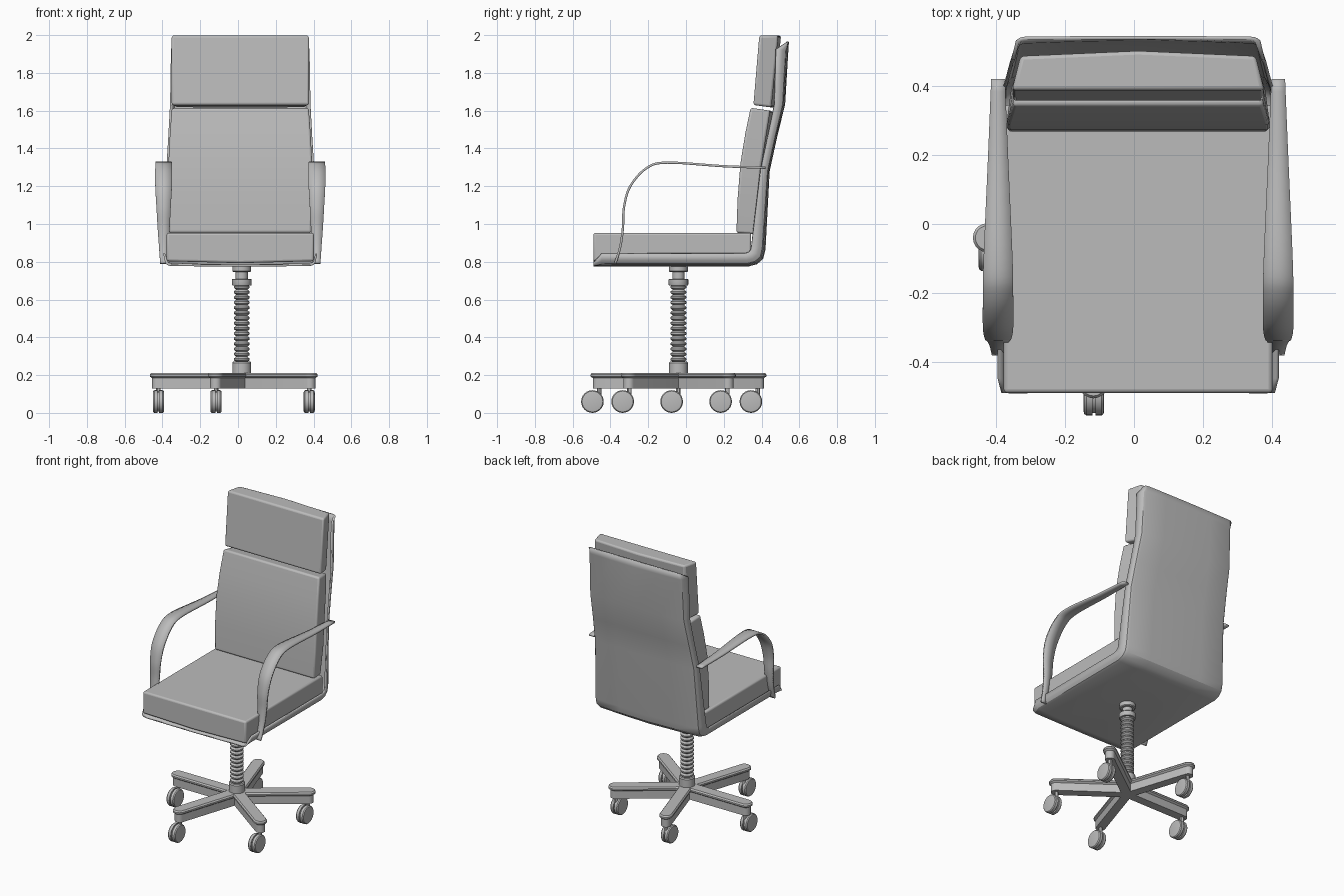
import bpy, math
from mathutils import Vector

cube = bpy.data.objects.get("Cube")
if cube:
    bpy.data.objects.remove(cube)

grey = bpy.data.materials.new("plain_grey")
grey.use_nodes = True
COLOUR = (0.5, 0.5, 0.5, 1)
grey.diffuse_color = COLOUR
grey.node_tree.nodes["Principled BSDF"].inputs["Base Color"].default_value = COLOUR

CX = 0.012                 # middle of seat, back and arms
PX, PY = 0.02, -0.04       # pedestal axis


def make(name, verts, faces, solid=0, bevel=0, angle=30):
    """Mesh object with outward normals, optional thickness and rounded edges."""
    mesh = bpy.data.meshes.new(name)
    mesh.from_pydata([tuple(v) for v in verts], [], faces)
    mesh.materials.append(grey)
    ob = bpy.data.objects.new(name, mesh)
    bpy.context.collection.objects.link(ob)
    bpy.ops.object.select_all(action='DESELECT')
    bpy.context.view_layer.objects.active = ob
    ob.select_set(True)
    bpy.ops.object.mode_set(mode='EDIT')
    bpy.ops.mesh.select_all(action='SELECT')
    bpy.ops.mesh.normals_make_consistent(inside=False)
    bpy.ops.object.mode_set(mode='OBJECT')
    if solid:
        m = ob.modifiers.new("thickness", 'SOLIDIFY')
        m.thickness, m.offset = solid, 0
    if bevel:
        m = ob.modifiers.new("rounding", 'BEVEL')
        m.width, m.segments, m.angle_limit = bevel, 3, math.radians(40)
    bpy.ops.object.shade_smooth_by_angle(angle=math.radians(angle))
    return ob


def loft(name, rows, closed=True, **kw):
    """Skin a list of equal-length point rows; closed rows are capped."""
    n = len(rows[0])
    verts = [p for r in rows for p in r]
    faces = []
    for i in range(len(rows) - 1):
        for j in range(n if closed else n - 1):
            k = (j + 1) % n
            faces.append((i * n + j, i * n + k, (i + 1) * n + k, (i + 1) * n + j))
    if closed:
        faces += [tuple(range(n)), tuple(range(len(verts) - n, len(verts)))]
    return make(name, verts, faces, **kw)


def lathe(name, profile, centre, axis='Z', sides=24):
    """Revolve (radius, height) points around an axis through centre."""
    rows = []
    for r, h in profile:
        ring = []
        for i in range(sides):
            a = 2 * math.pi * i / sides
            u, v = r * math.cos(a), r * math.sin(a)
            ring.append(Vector(centre) + Vector((u, v, h) if axis == 'Z' else (h, u, v)))
        rows.append(ring)
    return loft(name, rows)


def spline(points, steps=6):
    """Smooth path through the points."""
    p = [Vector(q) for q in points]
    p = [2 * p[0] - p[1]] + p + [2 * p[-1] - p[-2]]
    out = []
    for a, b, c, d in zip(p, p[1:], p[2:], p[3:]):
        for s in range(steps):
            t = s / steps
            out.append(0.5 * (2 * b + (c - a) * t + (2 * a - 5 * b + 4 * c - d) * t * t
                              + (3 * b - a - 3 * c + d) * t ** 3))
    return out + [p[-2]]


# Bent shell: outer (y, z), rim (y, z), half width
shell = [
    ((-.49, .78), (-.49, .795), .392),
    ((-.447, .78), (-.447, .843), .403),
    ((.33, .78), (.315, .845), .405),
    ((.375, .792), (.333, .852), .405),
    ((.405, .82), (.343, .865), .404),
    ((.416, .865), (.347, .89), .403),
    ((.438, 1.28), (.395, 1.29), .387),
    ((.475, 1.45), (.43, 1.45), .377),
    ((.52, 1.635), (.468, 1.635), .367),
    ((.537, 1.92), (.476, 1.925), .362),
    ((.54, 1.965), (.53, 1.96), .35),
]
half = [(1, 1), (.975, .45), (.955, .24), (.92, .15), (.5, .06)]
section = half + [(0, 0)] + [(-x, d) for x, d in reversed(half)]
rows = []
for outer, rim, w in shell:
    o, r = Vector(outer), Vector(rim)
    rows.append([(CX + x * w, *o.lerp(r, d)) for x, d in section])
loft("seat_shell", rows, closed=False, solid=.01)


def cushion(name, stations, inset, bulge):
    """Padded block from (front, back, half width) slices."""
    rows = []
    for front, back, w in stations:
        f, b = Vector(front), Vector(back)
        m = b + (b - f).normalized() * bulge
        rows.append([(CX - w, *f), (CX + w, *f), (CX + w - inset, *b),
                     (CX, *m), (CX - w + inset, *b)])
    return loft(name, rows, bevel=.012)


cushion("seat_cushion", [((-.49, .953), (-.49, .803), .39),
                         ((.345, .953), (.345, .803), .39)], 0, .01)
cushion("back_cushion", [((.267, .953), (.36, .945), .378),
                         ((.273, 1.13), (.385, 1.13), .383),
                         ((.288, 1.32), (.4, 1.32), .382),
                         ((.314, 1.48), (.425, 1.47), .374),
                         ((.342, 1.615), (.445, 1.6), .364)], .015, .015)
cushion("headrest", [((.357, 1.63), (.452, 1.617), .366),
                     ((.388, 1.998), (.488, 1.998), .366)], .025, .015)

# Armrests: path of (y, z, half width), centre line drifts inwards at the ends
arm = spline([(.42, 1.298, .02), (.2, 1.306, .029), (-.1, 1.325, .042),
              (-.21, 1.295, .044), (-.295, 1.2, .044), (-.328, 1.09, .038),
              (-.334, .98, .032), (-.348, .88, .025), (-.375, .79, .019)])
for side, label in ((1, "left"), (-1, "right")):
    rows = []
    for y, z, w in arm:
        c = .406 if z > 1.1 else .406 - .003 * (1.1 - z)
        rows.append([(CX + side * (c + k * w), y, z) for k in (-1, 0, 1)])
    loft(label + "_armrest", rows, closed=False, solid=.012, angle=40)

# Pedestal with bellows
lathe("lower_collar", [(.047, .2), (.05, .205), (.05, .265), (.045, .272)], (PX, PY, 0))
rings, low, high = 15, .27, .68
step = (high - low) / rings
bellows = []
for i in range(rings):
    z = low + i * step
    bellows += [(.03, z), (.042, z + step * .35), (.042, z + step * .65)]
lathe("bellows", bellows + [(.03, high)], (PX, PY, 0))
lathe("upper_collar", [(.05, .675), (.052, .68), (.052, .706), (.048, .71)], (PX, PY, 0))
lathe("neck", [(.032, .7), (.032, .76)], (PX, PY, 0))
lathe("seat_mount", [(.045, .745), (.05, .75), (.05, .785)], (PX, PY, 0))

# Star base: five flanged legs with a caster each
REACH = .445
layers = [(.13, .03), (.184, .03), (.193, .042), (.203, .042), (.212, .035)]
for i in range(5):
    ang = math.radians(36 + 72 * i)
    ux, uy = math.cos(ang), math.sin(ang)
    tag = "_%d" % (i + 1)
    rows = []
    for z, w in layers:
        flat = [(0, w)] + [(REACH + w * math.sin(t), w * math.cos(t))
                           for t in (math.pi * k / 10 for k in range(11))] + [(0, -w)]
        rows.append([(PX + a * ux - b * uy, PY + a * uy + b * ux, z) for a, b in flat])
    loft("base_leg" + tag, rows)

    x, y = PX + ux * (REACH - .004), PY + uy * (REACH - .004)
    lathe("caster_stem" + tag, [(.012, .07), (.012, .135)], (x, y, 0), sides=12)
    hub = (x, y - .036, .06)
    lathe("caster_hub" + tag, [(.052, -.012), (.052, .012)], hub, 'X')
    for side, label in ((1, "left"), (-1, "right")):
        lathe(label + "_caster_wheel" + tag,
              [(.06, side * .004), (.06, side * .022), (.055, side * .028),
               (.046, side * .03)], hub, 'X')
